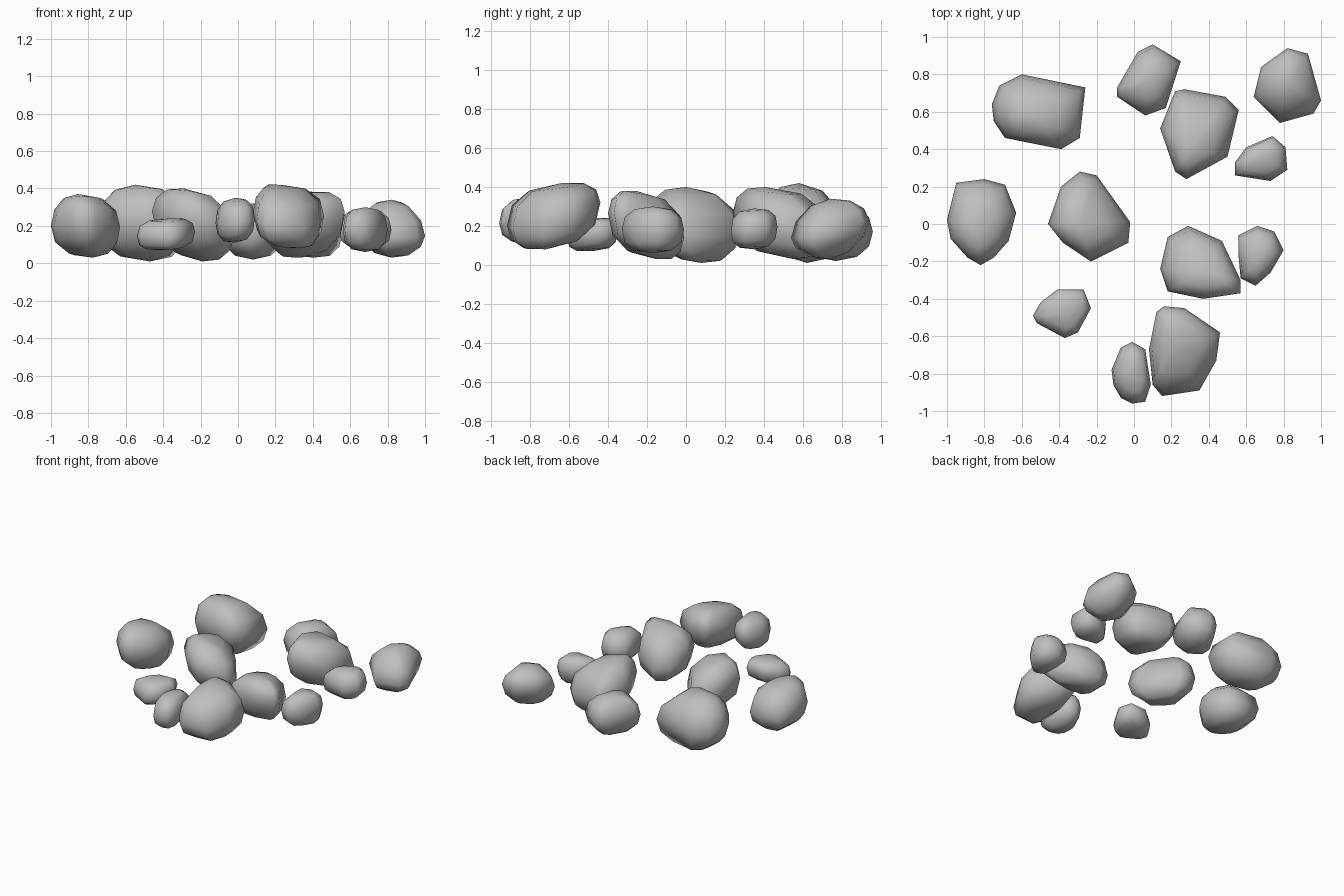
import bpy
import bmesh
from math import sin, cos, radians

default_cube = bpy.data.objects.get("Cube")
if default_cube:
    bpy.data.objects.remove(default_cube, do_unlink=True)

# One plain grey stone colour
stone = bpy.data.materials.new("stone_grey")
stone.use_nodes = True
grey = (0.52, 0.52, 0.52, 1)
stone.diffuse_color = grey
stone.node_tree.nodes["Principled BSDF"].inputs["Base Color"].default_value = grey

# Latitudes of the rings between the two poles
LATITUDES = [radians(a) for a in (-58, -28, 0, 28, 58)]


def rounded(value, power):
    """Superellipse term: low powers are boxy, high powers are pointed."""
    return abs(value) ** power * (1 if value >= 0 else -1)


def boulder(name, outline, bottom, top, tilt=(0, 0), crown=(0, 0), power=0.9):
    """Loft a faceted stone from its widest outline, in hundredths of a unit.

    tilt slopes the widest ring along x and y; crown shifts the upper pole
    and, in the opposite direction, the lower pole.
    """
    points = [(x / 100, y / 100) for x, y in outline]
    cx = (min(p[0] for p in points) + max(p[0] for p in points)) / 2
    cy = (min(p[1] for p in points) + max(p[1] for p in points)) / 2
    bottom, top = bottom / 100, top / 100
    middle = (bottom + top) / 2
    shift_x, shift_y = crown[0] / 100, crown[1] / 100

    bm = bmesh.new()
    rings = []
    for latitude in LATITUDES:
        radius = rounded(cos(latitude), power)
        lift = rounded(sin(latitude), power)
        ring = []
        for x, y in points:
            dx, dy = (x - cx) * radius, (y - cy) * radius
            slope = (tilt[0] * dx + tilt[1] * dy) * (1 - abs(lift) * 0.5)
            height = middle + slope + lift * (top - bottom) / 2
            height = min(max(height, bottom), top)
            drift = lift * (1 - radius)
            ring.append(bm.verts.new((cx + dx + shift_x * drift,
                                      cy + dy + shift_y * drift, height)))
        rings.append(ring)

    # Sides between neighbouring rings
    count = len(points)
    for lower, upper in zip(rings, rings[1:]):
        for i in range(count):
            j = (i + 1) % count
            bm.faces.new((lower[i], lower[j], upper[j], upper[i]))

    # Fans closing the underside and the crown
    for ring, sign, height in ((rings[0], -1, bottom), (rings[-1], 1, top)):
        pole = bm.verts.new((cx + sign * shift_x, cy + sign * shift_y, height))
        for i in range(count):
            bm.faces.new((ring[i], ring[(i + 1) % count], pole))
    bmesh.ops.recalc_face_normals(bm, faces=bm.faces)
    for face in bm.faces:
        face.smooth = True

    mesh = bpy.data.meshes.new(name)
    bm.to_mesh(mesh)
    bm.free()
    mesh.materials.append(stone)
    stone_object = bpy.data.objects.new(name, mesh)
    bpy.context.collection.objects.link(stone_object)


# Back row
boulder("back_right_boulder",
        [(-76, 64), (-72, 74), (-60, 80), (-26, 73), (-29, 46),
         (-39, 40), (-69, 46), (-75, 55)], 1, 42,
        tilt=(0, -0.15), crown=(-4, -2), power=0.95)
boulder("back_centre_stone",
        [(-9, 73), (2, 92), (10, 96), (25, 87), (17, 62), (6, 58), (-9, 68)],
        2, 32)
boulder("back_inner_boulder",
        [(14, 51), (22, 71), (27, 72), (49, 68), (56, 61), (50, 36),
         (28, 24), (22, 28)], 3, 40, tilt=(-0.1, -0.18), crown=(-5, -7),
        power=0.85)
boulder("back_left_boulder",
        [(64, 68), (68, 84), (82, 94), (93, 91), (100, 66), (96, 59),
         (78, 54)], 3, 34, tilt=(-0.1, 0.25), power=1.05)
boulder("back_left_pebble",
        [(54, 33), (60, 41), (74, 47), (81, 41), (82, 29), (73, 23), (54, 26)],
        8, 29, tilt=(0, 0.1), power=0.75)

# Middle row
boulder("right_boulder",
        [(-100, 2), (-95, 22), (-80, 24), (-69, 21), (-63, 6), (-67, -9),
         (-75, -18), (-82, -22), (-89, -18), (-98, -8)], 3, 37,
        tilt=(0, -0.15), crown=(-4, -3))
boulder("centre_boulder",
        [(-46, 0), (-39, 20), (-29, 28), (-20, 26), (-2, 1), (-3, -10),
         (-23, -20), (-38, -10)], 1, 40,
        tilt=(-0.3, -0.2), crown=(-5, -4), power=0.95)
boulder("left_inner_boulder",
        [(14, -24), (18, -7), (29, -1), (47, -9), (57, -30), (57, -37),
         (37, -40), (18, -36)], 3, 38, tilt=(0.1, -0.3), crown=(2, -5),
        power=0.85)
boulder("left_pebble",
        [(56, -18), (56, -6), (66, -1), (75, -4), (80, -14), (73, -26),
         (65, -33), (57, -29)], 6, 30, power=0.8)

# Front row
boulder("front_right_pebble",
        [(-54, -49), (-50, -42), (-41, -35), (-27, -35), (-23, -45),
         (-30, -58), (-37, -61), (-52, -53)], 7, 24,
        tilt=(0.05, 0.15), crown=(3, 0), power=0.7)
boulder("front_centre_pebble",
        [(-12, -78), (-7, -66), (-1, -63), (6, -67), (9, -86), (6, -95),
         (-1, -96), (-7, -93), (-11, -86)], 11, 35, tilt=(0.15, 0.1),
        power=0.8)
boulder("front_boulder",
        [(8, -67), (12, -47), (16, -44), (27, -45), (46, -58), (44, -73),
         (35, -89), (15, -92), (10, -86)], 8, 42, tilt=(-0.1, 0.25),
        crown=(-6, 4), power=0.85)
